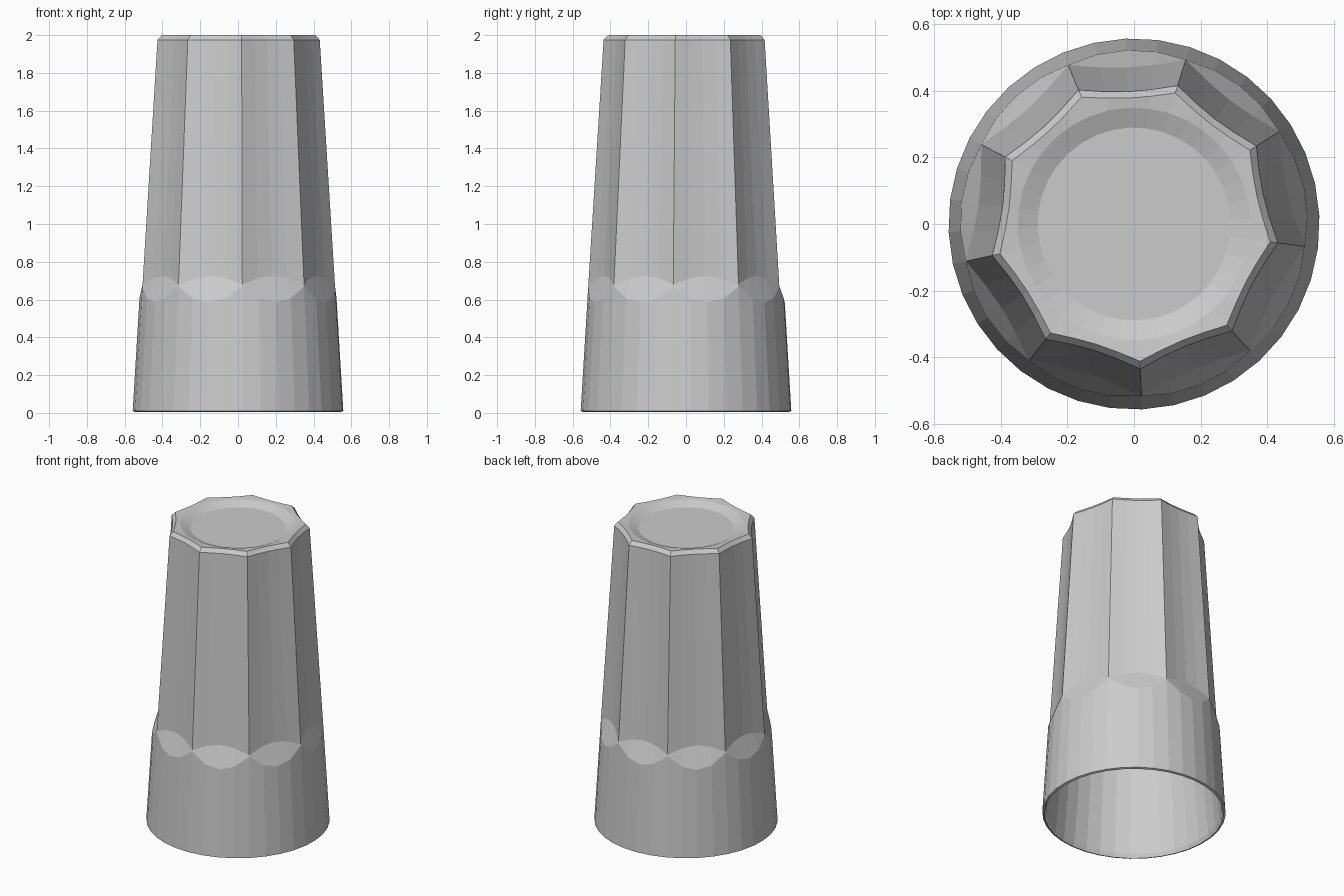
import bpy, bmesh, math

if "Cube" in bpy.data.objects:
    bpy.data.objects.remove(bpy.data.objects["Cube"])

FACETS, STEPS = 9, 4          # nine scalloped panels, four segments each
N = FACETS * STEPS
START = math.radians(-7.5)    # angle of the first panel ridge


def cone(z):
    """Outer radius of the plain tapered body."""
    return 0.56 - 0.0625 * z


def bulge(i):
    """0 on a ridge, 1 in the middle of a panel."""
    t = (i % STEPS) / STEPS * 2 - 1
    return 1 - t * t


bm = bmesh.new()


def ring(z_fn, r_fn):
    verts = []
    for i in range(N):
        a = START + 2 * math.pi * i / N
        b = bulge(i)
        z = z_fn(b)
        r = r_fn(z, b)
        verts.append(bm.verts.new((r * math.cos(a), r * math.sin(a), z)))
    return verts


def plain(z, r):
    return ring(lambda b: z, lambda zz, b: r)


rings = [
    # inside of the glass, from its closed end down to the lip
    plain(1.86, 0.33),
    plain(1.80, 0.365),
    plain(0.70, 0.47),
    plain(0.03, 0.535),
    # lip
    plain(0.005, 0.545),
    plain(0.01, 0.558),
    # round band, ending in scalloped arcs
    ring(lambda b: 0.67 - 0.085 * b, lambda z, b: cone(z)),
    # shoulder and panels
    ring(lambda b: 0.68 + 0.045 * b, lambda z, b: cone(z) - 0.044 * b),
    ring(lambda b: 1.975, lambda z, b: cone(z) - 0.038 * b),
    # bevelled end and shallow round recess
    ring(lambda b: 2.0, lambda z, b: 0.413 - 0.034 * b),
    plain(1.995, 0.35),
    plain(1.97, 0.29),
]
for lo, hi in zip(rings, rings[1:]):
    for i in range(N):
        j = (i + 1) % N
        bm.faces.new((lo[i], lo[j], hi[j], hi[i]))
bm.faces.new(rings[-1])
bm.faces.new(rings[0][::-1])
bmesh.ops.recalc_face_normals(bm, faces=bm.faces)

mesh = bpy.data.meshes.new("tumbler")
bm.to_mesh(mesh)
bm.free()
obj = bpy.data.objects.new("upturned_tumbler", mesh)
bpy.context.collection.objects.link(obj)
